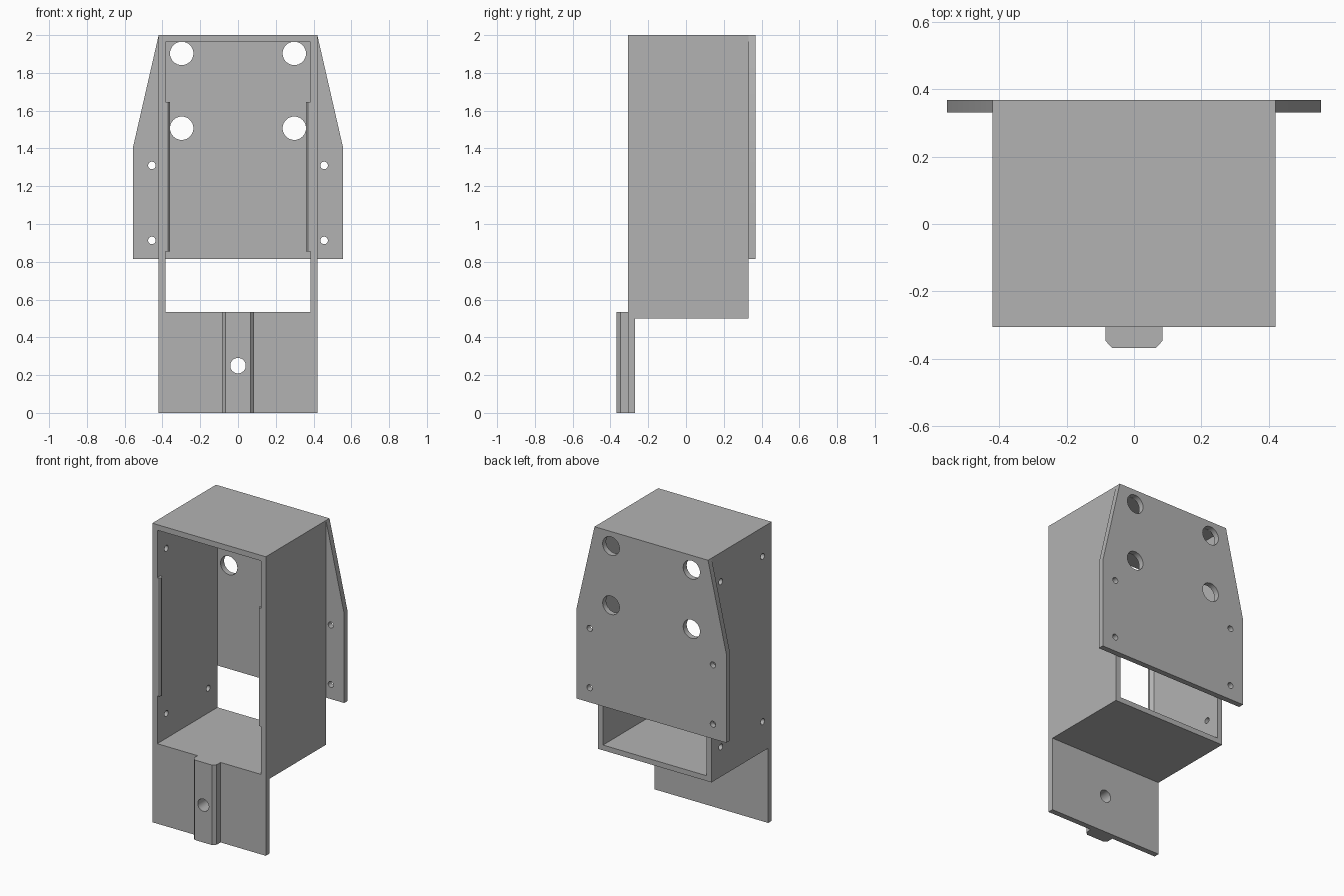
import bpy, bmesh, math
from mathutils import Matrix

if "Cube" in bpy.data.objects:
    bpy.data.objects.remove(bpy.data.objects["Cube"])

grey = bpy.data.materials.new("grey plastic")
grey.diffuse_color = (0.45, 0.45, 0.45, 1)
grey.use_nodes = True
grey.node_tree.nodes["Principled BSDF"].inputs["Base Color"].default_value = grey.diffuse_color

W, T = 0.42, 0.037             # half width, wall thickness
FRONT, BACK = -0.306, 0.33     # front and rear planes of the housing
BASE, RIM = 0.5, 0.535         # housing underside, opening lower edge


def prism(name, points, start, end, axis):
    """Extrude a 2D profile along y (points are x,z) or z (points are x,y)."""
    place = (lambda p, d: (p[0], d, p[1])) if axis == 'y' else (lambda p, d: (p[0], p[1], d))
    bm = bmesh.new()
    face = bm.faces.new([bm.verts.new(place(p, start)) for p in points])
    out = bmesh.ops.extrude_face_region(bm, geom=[face])
    verts = [v for v in out['geom'] if isinstance(v, bmesh.types.BMVert)]
    shift = (0, end - start, 0) if axis == 'y' else (0, 0, end - start)
    bmesh.ops.translate(bm, verts=verts, vec=shift)
    bmesh.ops.recalc_face_normals(bm, faces=bm.faces)
    return finish(name, bm)


def finish(name, bm):
    mesh = bpy.data.meshes.new(name)
    bm.to_mesh(mesh)
    bm.free()
    mesh.materials.append(grey)
    obj = bpy.data.objects.new(name, mesh)
    bpy.context.collection.objects.link(obj)
    return obj


def rect(x0, x1, z0, z1):
    return [(x0, z0), (x1, z0), (x1, z1), (x0, z1)]


def drill(name, centre, radius, axis, length=0.2):
    """Cylindrical cutter lying along x or y."""
    turn = Matrix.Rotation(math.pi / 2, 4, 'Y' if axis == 'x' else 'X')
    bm = bmesh.new()
    bmesh.ops.create_cone(bm, cap_ends=True, segments=32, radius1=radius, radius2=radius,
                          depth=length, matrix=Matrix.Translation(centre) @ turn)
    return finish(name, bm)


def cut(obj, cutters):
    """Subtract the cutters, apply, and remove them."""
    for c in cutters:
        c.hide_render = True
        mod = obj.modifiers.new("cut", 'BOOLEAN')
        mod.operation, mod.solver, mod.object = 'DIFFERENCE', 'EXACT', c
    bpy.context.view_layer.update()
    mesh = bpy.data.meshes.new_from_object(
        obj.evaluated_get(bpy.context.evaluated_depsgraph_get()))
    obj.modifiers.clear()
    obj.data = mesh
    for c in cutters:
        bpy.data.objects.remove(c)
    bpy.ops.object.select_all(action='DESELECT')
    obj.select_set(True)
    bpy.context.view_layer.objects.active = obj
    bpy.ops.object.shade_smooth_by_angle(angle=math.radians(30))


# Housing: rectangular sleeve open at front and back, screw holes on the left wall
housing = prism("housing", rect(-W, W, BASE, 2), FRONT, BACK, 'y')
cavity = prism("cavity_cutter", rect(-W + T, W - T, RIM, 2 - T), FRONT - 0.1, BACK + 0.1, 'y')
cut(housing, [cavity] + [drill("side_drill", (-W, y, z), 0.02, 'x')
                         for y in (-0.21, 0.232) for z in (0.70, 1.805)])

# Retaining lips on the inner side walls at the front opening
for side, label in ((-1, "left"), (1, "right")):
    lip = [(W - T, FRONT), (0.371, FRONT), (0.361, FRONT + 0.01),
           (0.361, FRONT + 0.02), (W - T, FRONT + 0.04)]
    prism(label + "_lip", [(side * x, y) for x, y in lip], 0.855, 1.645, 'z')

# Back mounting plate with tapered shoulders
outline = [(-0.555, 0.815), (0.555, 0.815), (0.555, 1.41), (W, 2), (-W, 2), (-0.555, 1.41)]
plate = prism("back_plate", outline, BACK, 0.367, 'y')
cut(plate,
    [drill("large_drill", (x, 0.35, z), 0.062, 'y') for x in (-0.298, 0.298) for z in (1.507, 1.903)]
    + [drill("small_drill", (x, 0.35, z), 0.02, 'y') for x in (-0.456, 0.456) for z in (0.913, 1.31)])

# Front tongue hanging below the housing
tongue = prism("front_tongue", rect(-W, W, 0, BASE), FRONT, FRONT + T, 'y')
cut(tongue, [drill("tongue_drill", (0, FRONT, 0.25), 0.041, 'y')])

# Chamfered guide rail on the tongue
rail = prism("guide_rail", [(-0.085, FRONT), (-0.085, -0.346), (-0.065, -0.367),
                            (0.065, -0.367), (0.085, -0.346), (0.085, FRONT)], 0, RIM, 'z')
cut(rail, [drill("rail_drill", (0, FRONT, 0.25), 0.041, 'y')])
